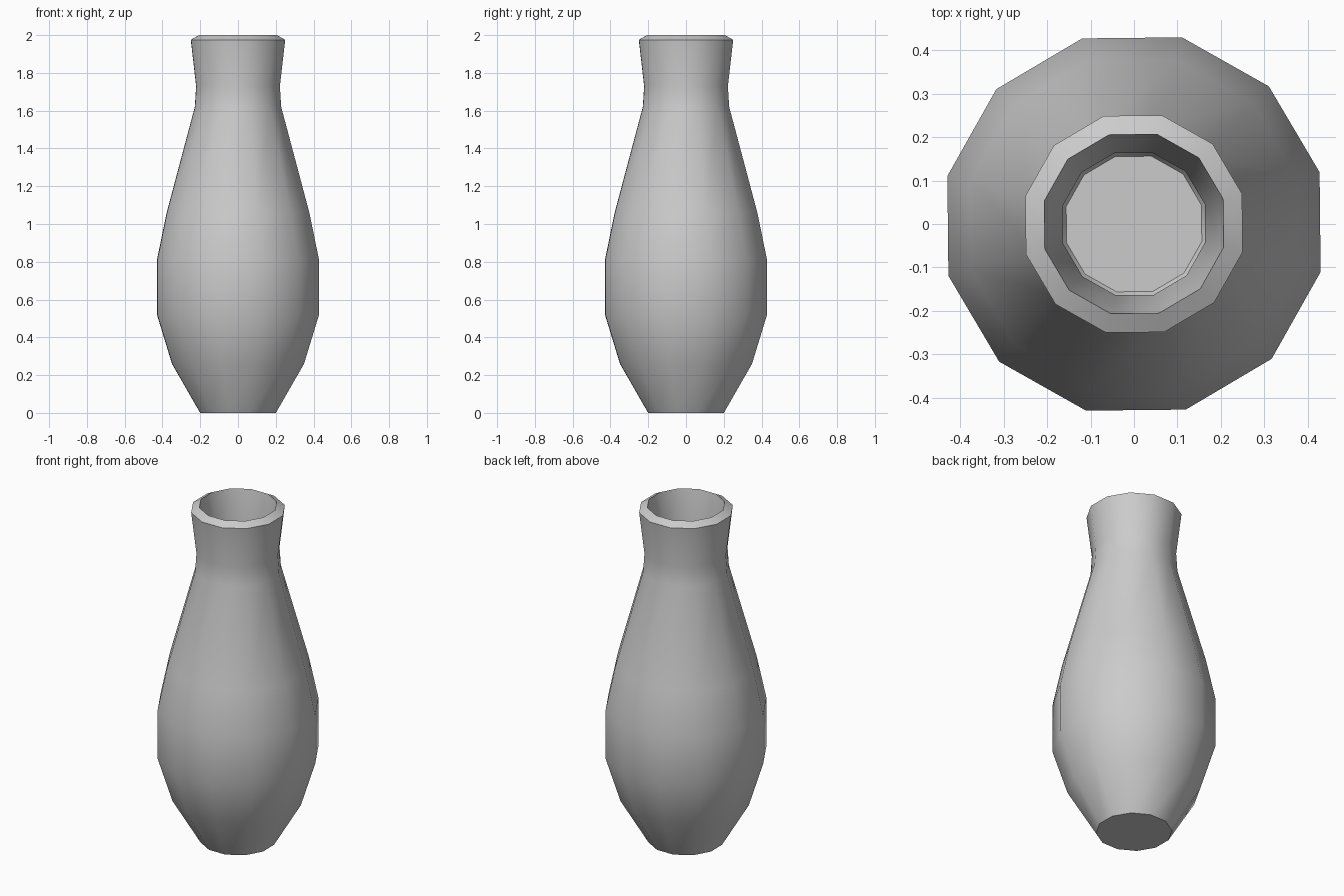
import bpy, bmesh, math

cube = bpy.data.objects.get("Cube")
if cube:
    bpy.data.objects.remove(cube, do_unlink=True)

SIDES = 12
TURN = math.radians(15.6)

# Wall profile (radius, height): outside going up, over the rim, inside going down
OUTER = [(0.207, 0), (0.361, 0.26), (0.443, 0.52), (0.443, 0.81),
         (0.39, 1.06), (0.236, 1.62), (0.229, 1.73), (0.258, 1.975)]
INNER = [(0.213, 2.0), (0.169, 1.73), (0.176, 1.61), (0.33, 1.04),
         (0.383, 0.8), (0.383, 0.54), (0.305, 0.29), (0.161, 0.05)]

clay = bpy.data.materials.new("grey_clay")
clay.use_nodes = True
clay.diffuse_color = (0.6, 0.6, 0.6, 1)
clay.node_tree.nodes["Principled BSDF"].inputs["Base Color"].default_value = (0.6, 0.6, 0.6, 1)

# Vase body: stacked rings bridged into walls
bm = bmesh.new()
rings = []
for radius, height in OUTER + INNER:
    angles = [TURN + math.tau * i / SIDES for i in range(SIDES)]
    rings.append([bm.verts.new((radius * math.cos(a), radius * math.sin(a), height))
                  for a in angles])
for low, high in zip(rings, rings[1:]):
    for i in range(SIDES):
        j = (i + 1) % SIDES
        bm.faces.new((low[i], low[j], high[j], high[i]))

# Underside and inner floor
bm.faces.new(rings[0][::-1])
bm.faces.new(rings[-1])
bmesh.ops.recalc_face_normals(bm, faces=bm.faces)

mesh = bpy.data.meshes.new("vase")
bm.to_mesh(mesh)
bm.free()
mesh.materials.append(clay)
vase = bpy.data.objects.new("vase", mesh)
bpy.context.collection.objects.link(vase)

# Smooth walls with crisp rim and base edges
bpy.ops.object.select_all(action="DESELECT")
vase.select_set(True)
bpy.context.view_layer.objects.active = vase
bpy.ops.object.shade_smooth_by_angle(angle=math.radians(35))
